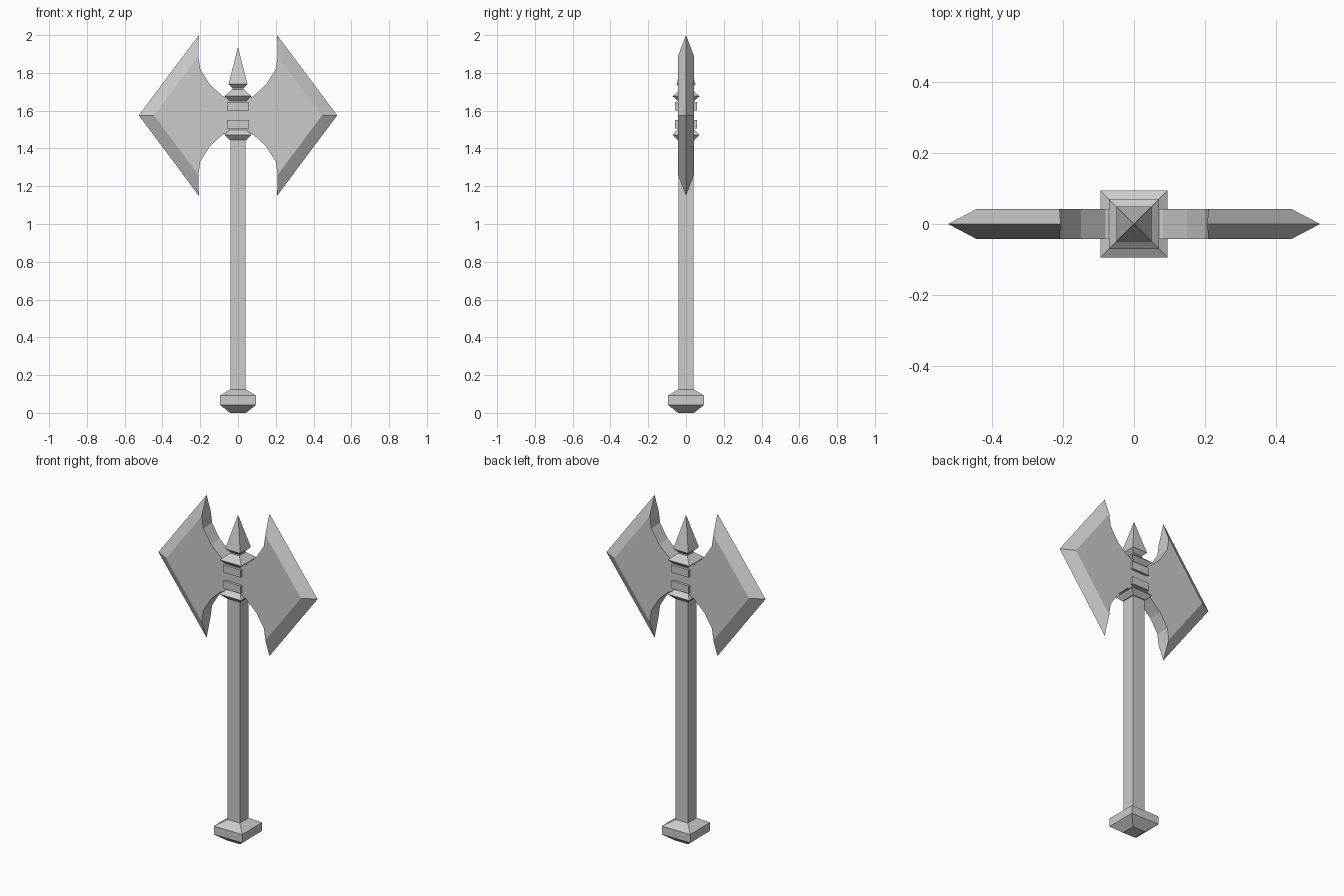
import bpy, bmesh

if "Cube" in bpy.data.objects:
    bpy.data.objects.remove(bpy.data.objects["Cube"])


def finish(name, bm):
    bmesh.ops.recalc_face_normals(bm, faces=bm.faces)
    mesh = bpy.data.meshes.new(name)
    bm.to_mesh(mesh)
    bm.free()
    obj = bpy.data.objects.new(name, mesh)
    bpy.context.collection.objects.link(obj)
    return obj


def square_stack(name, profile):
    """Square cross-sections (half width, z) joined bottom to top; width 0 makes a point."""
    bm = bmesh.new()
    rings = []
    for h, z in profile:
        corners = [(-h, -h), (h, -h), (h, h), (-h, h)] if h else [(0, 0)]
        rings.append([bm.verts.new((x, y, z)) for x, y in corners])
    for a, b in zip(rings, rings[1:]):
        for i in range(4):
            j = (i + 1) % 4
            top = [b[j], b[i]] if len(b) == 4 else [b[0]]
            bm.faces.new([a[i], a[j]] + top)
    for ring in (rings[0], rings[-1]):
        if len(ring) == 4:
            bm.faces.new(ring)
    return finish(name, bm)


# Shaft and pommel
square_stack("handle", [(0.04, 0.1), (0.04, 1.7)])
square_stack("pommel", [(0.042, 0), (0.094, 0.042), (0.094, 0.092), (0.04, 0.125)])

# Collars, binding rings and top spike
square_stack("lower_collar", [(0.045, 1.445), (0.071, 1.472), (0.045, 1.498)])
square_stack("upper_collar", [(0.045, 1.652), (0.071, 1.677), (0.03, 1.712), (0.03, 1.725)])
for name, z in (("lower_ring", 1.505), ("upper_ring", 1.6)):
    square_stack(name, [(0.057, z), (0.057, z + 0.045)])
square_stack("top_spike", [(0.03, 1.72), (0.05, 1.74), (0.0, 1.937)])

# Double blade: flat cheeks, bevelled to a sharp edge, mirrored across the shaft
MID, T = 1.575, 0.042
upper = [(0, 0.085), (0.08, 0.1), (0.15, 0.165), (0.2, 0.245), (0.21, 0.315)]
outline = upper + [(0.445, 0)] + [(x, -z) for x, z in reversed(upper)]
bm = bmesh.new()
front, back = ([bm.verts.new((x, y, MID + z)) for x, z in outline] for y in (-T, T))
tip_top, point, tip_low = (bm.verts.new((x, 0, MID + z))
                           for x, z in ((0.207, 0.425), (0.525, 0), (0.207, -0.425)))
k = len(upper)
for side in (front, back):
    bm.faces.new(side)
    bm.faces.new([side[k - 1], side[k], point, tip_top])
    bm.faces.new([side[k], side[k + 1], tip_low, point])
for i in list(range(k - 1)) + list(range(k + 1, len(outline) - 1)):
    bm.faces.new([front[i], front[i + 1], back[i + 1], back[i]])
bm.faces.new([front[k - 1], back[k - 1], tip_top])
bm.faces.new([front[k + 1], back[k + 1], tip_low])
blade = finish("double_blade", bm)
blade.modifiers.new("mirror", 'MIRROR').use_clip = True
